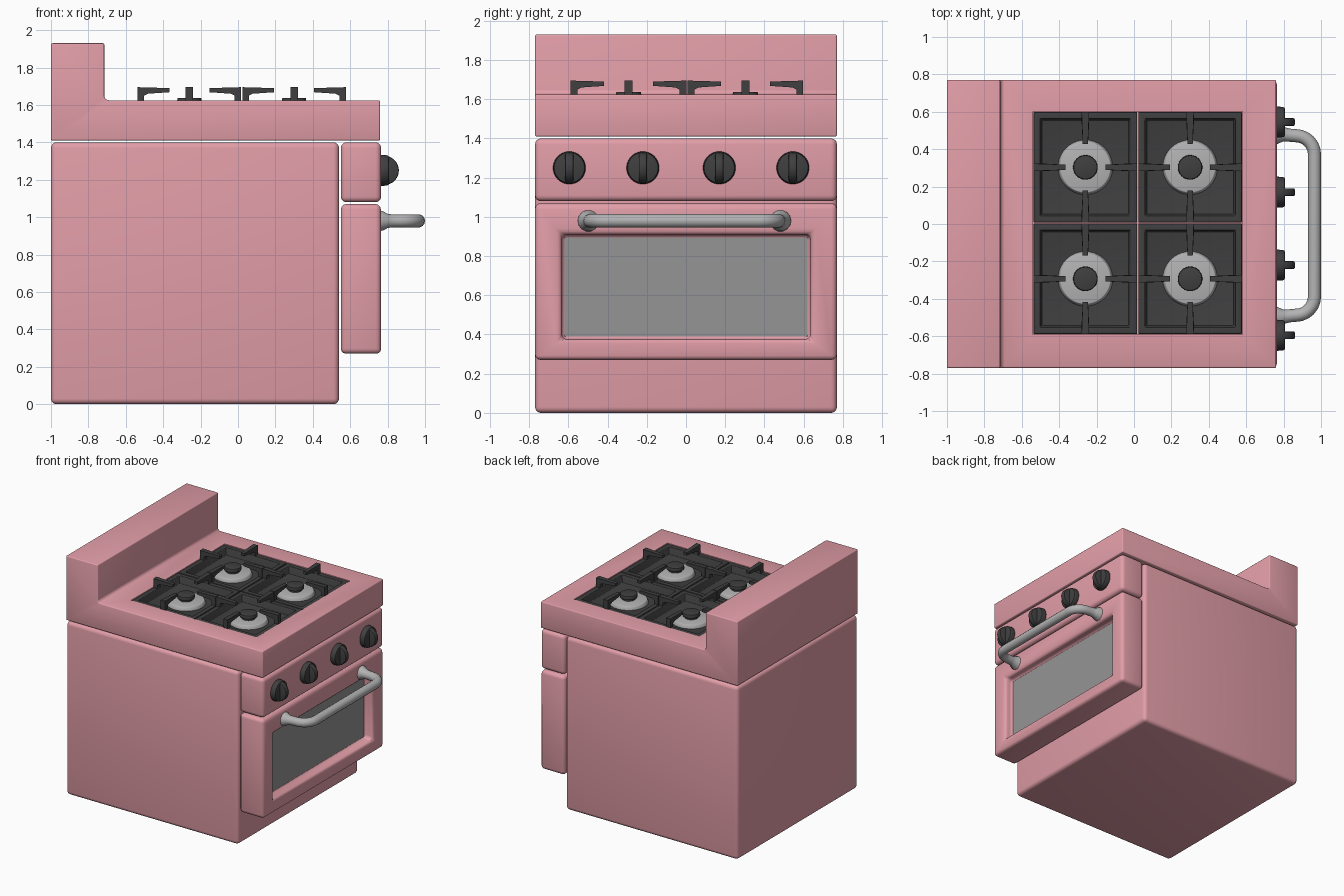
import bpy, bmesh, math
from mathutils import Vector, Matrix

if "Cube" in bpy.data.objects:
    bpy.data.objects.remove(bpy.data.objects["Cube"])


def material(name, r, g, b):
    m = bpy.data.materials.new(name)
    m.diffuse_color = (r, g, b, 1)
    m.use_nodes = True
    m.node_tree.nodes["Principled BSDF"].inputs["Base Color"].default_value = m.diffuse_color
    return m


PINK = material("pink_enamel", 0.76, 0.34, 0.39)
DARK = material("dark_iron", 0.05, 0.05, 0.05)
STEEL = material("steel", 0.45, 0.45, 0.45)
GLASS = material("oven_glass", 0.3, 0.3, 0.3)


def finish(name, bm, mat, bevel=0.0, segments=3):
    bmesh.ops.recalc_face_normals(bm, faces=bm.faces)
    mesh = bpy.data.meshes.new(name)
    bm.to_mesh(mesh)
    bm.free()
    ob = bpy.data.objects.new(name, mesh)
    bpy.context.collection.objects.link(ob)
    mesh.materials.append(mat)
    bpy.ops.object.select_all(action='DESELECT')
    ob.select_set(True)
    bpy.context.view_layer.objects.active = ob
    if bevel:
        mod = ob.modifiers.new("bevel", 'BEVEL')
        mod.width, mod.segments = bevel, segments
        mod.limit_method, mod.angle_limit = 'ANGLE', math.radians(40)
        bpy.ops.object.modifier_apply(modifier=mod.name)
    bpy.ops.object.shade_smooth_by_angle(angle=math.radians(40))
    return ob


def box_bm(lo, hi):
    bm = bmesh.new()
    bmesh.ops.create_cube(bm, size=1)
    for v in bm.verts:
        v.co = Vector([(a + b) / 2 + c * (b - a) for a, b, c in zip(lo, hi, v.co)])
    return bm


def box(name, lo, hi, mat, bevel=0.0, segments=3):
    return finish(name, box_bm(lo, hi), mat, bevel, segments)


def recessed_box(name, lo, hi, axis, in_lo, in_hi, slope, mat, bevel):
    """Box whose face towards +axis carries a rectangular recess, in_lo to in_hi."""
    bm = box_bm(lo, hi)
    bm.normal_update()
    face = max(bm.faces, key=lambda f: f.normal[axis])
    mid = face.calc_center_median()
    for step in range(2):
        bmesh.ops.inset_region(bm, faces=[face], thickness=0.01)
        for v in face.verts:
            for k in range(3):
                if k == axis:
                    v.co[k] = hi[k] if step == 0 else in_lo[k]
                elif v.co[k] > mid[k]:
                    v.co[k] = in_hi[k] - step * slope
                else:
                    v.co[k] = in_lo[k] + step * slope
    return finish(name, bm, mat, bevel)


def prism(name, points, half, mat, bevel=0.0):
    """Extrude an x-z outline along y, symmetric about y = 0."""
    bm = bmesh.new()
    face = bm.faces.new([bm.verts.new((x, -half, z)) for x, z in points])
    ext = bmesh.ops.extrude_face_region(bm, geom=[face])
    bmesh.ops.translate(bm, vec=(0, 2 * half, 0),
                        verts=[g for g in ext['geom'] if isinstance(g, bmesh.types.BMVert)])
    return finish(name, bm, mat, bevel)


def disc(name, centre, r1, r2, depth, mat, axis='Z', bevel=0.0, segs=40):
    bm = bmesh.new()
    rot = {'Z': Matrix(), 'X': Matrix.Rotation(math.pi / 2, 4, 'Y'),
           'Y': Matrix.Rotation(math.pi / 2, 4, 'X')}[axis]
    bmesh.ops.create_cone(bm, cap_ends=True, segments=segs, radius1=r1, radius2=r2,
                          depth=depth, matrix=Matrix.Translation(centre) @ rot)
    return finish(name, bm, mat, bevel, 2)


# Oven body, control panel
box("body", (-1, -0.77, 0), (0.54, 0.77, 1.40), PINK, 0.03, 4)
box("control_panel", (0.55, -0.77, 1.08), (0.765, 0.77, 1.40), PINK, 0.03, 4)

# Door with recessed window
recessed_box("oven_door", (0.55, -0.77, 0.27), (0.765, 0.77, 1.07), 0,
             (0.685, -0.635, 0.375), (0.685, 0.635, 0.91), 0.0, PINK, 0.028)
box("window_glass", (0.67, -0.62, 0.39), (0.692, 0.62, 0.895), GLASS)

# Cooktop slab and backsplash in one profile, with a well for the burners
top = prism("cooktop", [(-1, 1.41), (0.76, 1.41), (0.76, 1.625), (-0.70, 1.625),
                        (-0.715, 1.64), (-0.715, 1.93), (-1, 1.93)], 0.77, PINK, 0.008)
cutter = box("well_cutter", (-0.54, -0.592, 1.54), (0.58, 0.602, 1.8), PINK)
cutter.hide_render = True
cut = top.modifiers.new("well", 'BOOLEAN')
cut.operation, cut.object, cut.solver = 'DIFFERENCE', cutter, 'EXACT'
bpy.context.view_layer.objects.active = top
bpy.ops.object.modifier_apply(modifier=cut.name)
bpy.data.objects.remove(cutter)


def grate_arm(name, centre, angle, reach):
    """Angled finger: post at the tray edge, tapered bar pointing inwards."""
    outline = [(0, 1.57), (0, 1.695), (0.17, 1.69), (0.17, 1.668),
               (0.055, 1.66), (0.035, 1.65), (0.035, 1.57)]
    ob = prism(name, [(reach - d, z) for d, z in outline], 0.02, DARK)
    for v in ob.data.vertices:
        if v.co.x < reach - 0.1:
            v.co.y *= 0.7
    ob.data.transform(Matrix.Translation((centre[0], centre[1], 0))
                      @ Matrix.Rotation(angle, 4, 'Z'))


# Four burners: tray, steel base, cap and grate fingers
HX, HY = 0.277, 0.295
for i, cx in enumerate((-0.26, 0.30)):
    for j, cy in enumerate((-0.293, 0.303)):
        tag = f"{i + 1}_{j + 1}"
        recessed_box("burner_tray_" + tag, (cx - HX, cy - HY, 1.53), (cx + HX, cy + HY, 1.622), 2,
                     (cx - HX + 0.035, cy - HY + 0.035, 1.565),
                     (cx + HX - 0.035, cy + HY - 0.035, 1.565), 0.01, DARK, 0.004)
        disc("burner_base_" + tag, (cx, cy, 1.578), 0.148, 0.135, 0.03, STEEL, bevel=0.004)
        disc("burner_neck_" + tag, (cx, cy, 1.60), 0.05, 0.05, 0.03, DARK)
        disc("burner_cap_" + tag, (cx, cy, 1.623), 0.066, 0.064, 0.03, DARK, bevel=0.006)
        for k in range(4):
            grate_arm(f"grate_arm_{tag}_{k + 1}", (cx, cy), k * math.pi / 2, HY if k % 2 else HX)

# Knobs with upright grips
for n, y in enumerate((-0.595, -0.22, 0.17, 0.545)):
    disc(f"knob_{n + 1}", (0.782, y, 1.25), 0.084, 0.08, 0.05, DARK, 'X', 0.01)
    disc(f"knob_grip_{n + 1}", (0.782, y, 1.25), 0.078, 0.078, 0.042, DARK, 'Y', 0.008)

# Door handle: one bent tube with flared feet
half_path = [(0.755, 0.49, 1.6), (0.775, 0.49, 1.5), (0.80, 0.487, 1.1), (0.83, 0.483, 1)]
for a in range(0, 91, 15):
    t = math.radians(a)
    half_path.append((0.865 + 0.1 * math.sin(t), 0.38 + 0.1 * math.cos(t), 1))
path = half_path + [(x, -y, r) for x, y, r in reversed(half_path)]
curve = bpy.data.curves.new("door_handle", 'CURVE')
curve.dimensions = '3D'
curve.bevel_depth, curve.bevel_resolution, curve.use_fill_caps = 0.035, 5, True
spline = curve.splines.new('POLY')
spline.points.add(len(path) - 1)
for p, (x, y, r) in zip(spline.points, path):
    p.co, p.radius = (x, y - 0.008, 0.98, 1), r
spline.use_smooth = True
curve.materials.append(STEEL)
bpy.context.collection.objects.link(bpy.data.objects.new("door_handle", curve))
